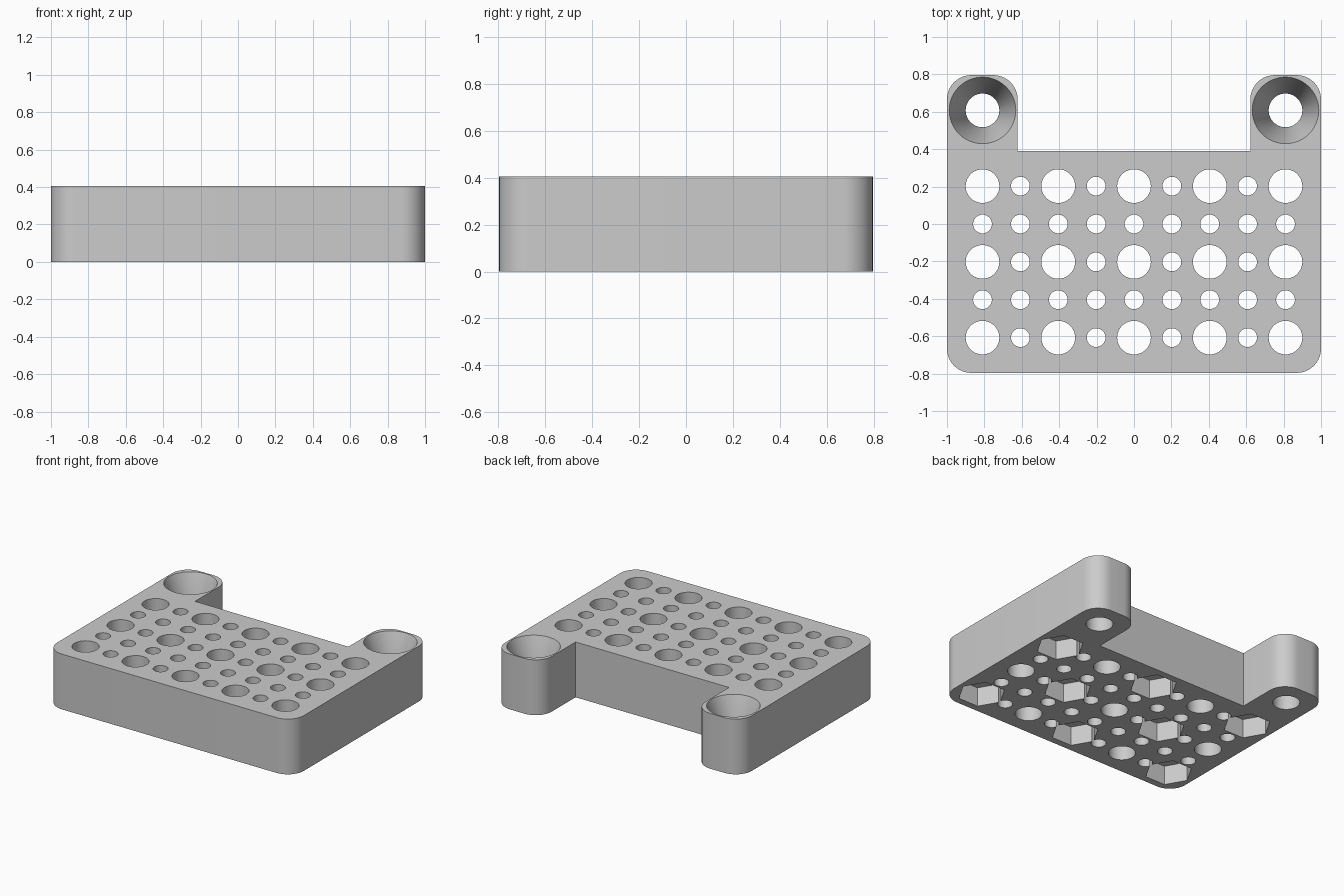
import bpy, bmesh, math
from mathutils import Vector

cube = bpy.data.objects.get("Cube")
if cube:
    bpy.data.objects.remove(cube, do_unlink=True)

HEIGHT, PITCH = 0.405, 0.2025
BIG, SMALL, SINK, NUT = 0.09, 0.05, 0.178, 0.16
HALF_X, HALF_Y, CORNER = 1.0, 0.796, 0.13
NOTCH_X, NOTCH_Y = 0.622, 0.39

grey = bpy.data.materials.new("light grey")
grey.use_nodes = True
grey.diffuse_color = (0.6, 0.6, 0.6, 1)
grey.node_tree.nodes["Principled BSDF"].inputs["Base Color"].default_value = (0.6, 0.6, 0.6, 1)


def new_object(name, bm):
    bmesh.ops.recalc_face_normals(bm, faces=bm.faces)
    mesh = bpy.data.meshes.new(name)
    bm.to_mesh(mesh)
    bm.free()
    mesh.materials.append(grey)
    obj = bpy.data.objects.new(name, mesh)
    bpy.context.collection.objects.link(obj)
    return obj


def turned(bm, x, y, rings, sides):
    """Closed solid from stacked (height, radius) rings."""
    loops = []
    for z, r in rings:
        loops.append([bm.verts.new((x + r * math.cos(a), y + r * math.sin(a), z))
                      for a in (math.tau * i / sides for i in range(sides))])
    for low, high in zip(loops, loops[1:]):
        for i in range(sides):
            j = (i + 1) % sides
            bm.faces.new((low[i], low[j], high[j], high[i]))
    bm.faces.new(loops[0][::-1])
    bm.faces.new(loops[-1])


def arc(x, y, start, steps=10):
    """Quarter-circle corner around a centre."""
    angles = [math.radians(start + 90 * i / steps) for i in range(steps + 1)]
    return [(x + CORNER * math.cos(a), y + CORNER * math.sin(a)) for a in angles]


# Block outline: right half with rounded corners and arm, then mirrored
half = arc(HALF_X - CORNER, CORNER - HALF_Y, -90)
half += arc(HALF_X - CORNER, HALF_Y - CORNER, 0)
half += arc(NOTCH_X + CORNER, HALF_Y - CORNER, 90)
half += [(NOTCH_X, NOTCH_Y)]
outline = half + [(-x, y) for x, y in reversed(half)]

bm = bmesh.new()
base = bm.faces.new([bm.verts.new((x, y, 0)) for x, y in outline])
top = bmesh.ops.extrude_face_region(bm, geom=[base])
bmesh.ops.translate(bm, vec=Vector((0, 0, HEIGHT)),
                    verts=[v for v in top["geom"] if isinstance(v, bmesh.types.BMVert)])
block = new_object("mounting_block", bm)

# Through holes in a grid, with nut pockets under every other large one
holes, pockets = bmesh.new(), bmesh.new()
for row in range(-3, 2):
    for col in range(-4, 5):
        large = row % 2 == 1 and col % 2 == 0
        radius = BIG if large else SMALL
        turned(holes, col * PITCH, row * PITCH, [(-0.1, radius), (HEIGHT + 0.1, radius)], 40)
        if large and (col // 2 + (row + 3) // 2) % 2 == 0:
            turned(pockets, col * PITCH, row * PITCH, [(-0.1, NUT), (0.14, NUT)], 6)

# Countersunk screw holes in the two arms
sink_base = 0.152
slope = (SINK - BIG) / (HEIGHT - sink_base)
for side in (-1, 1):
    turned(holes, side * 4 * PITCH, 3 * PITCH,
           [(-0.1, BIG), (sink_base, BIG), (HEIGHT + 0.01, SINK + 0.01 * slope)], 48)

# Cut everything out of the block
cutters = [new_object("hole_cutter", holes), new_object("nut_pocket_cutter", pockets)]
for cutter in cutters:
    cutter.hide_render = True
    mod = block.modifiers.new(cutter.name, 'BOOLEAN')
    mod.operation, mod.solver, mod.object = 'DIFFERENCE', 'EXACT', cutter

bpy.context.view_layer.update()
depsgraph = bpy.context.evaluated_depsgraph_get()
cut_mesh = bpy.data.meshes.new_from_object(block.evaluated_get(depsgraph))
block.modifiers.clear()
block.data = cut_mesh
for cutter in cutters:
    bpy.data.objects.remove(cutter, do_unlink=True)

# Smooth the round walls, keep edges crisp
bpy.ops.object.select_all(action='DESELECT')
block.select_set(True)
bpy.context.view_layer.objects.active = block
bpy.ops.object.shade_smooth_by_angle(angle=math.radians(30))
